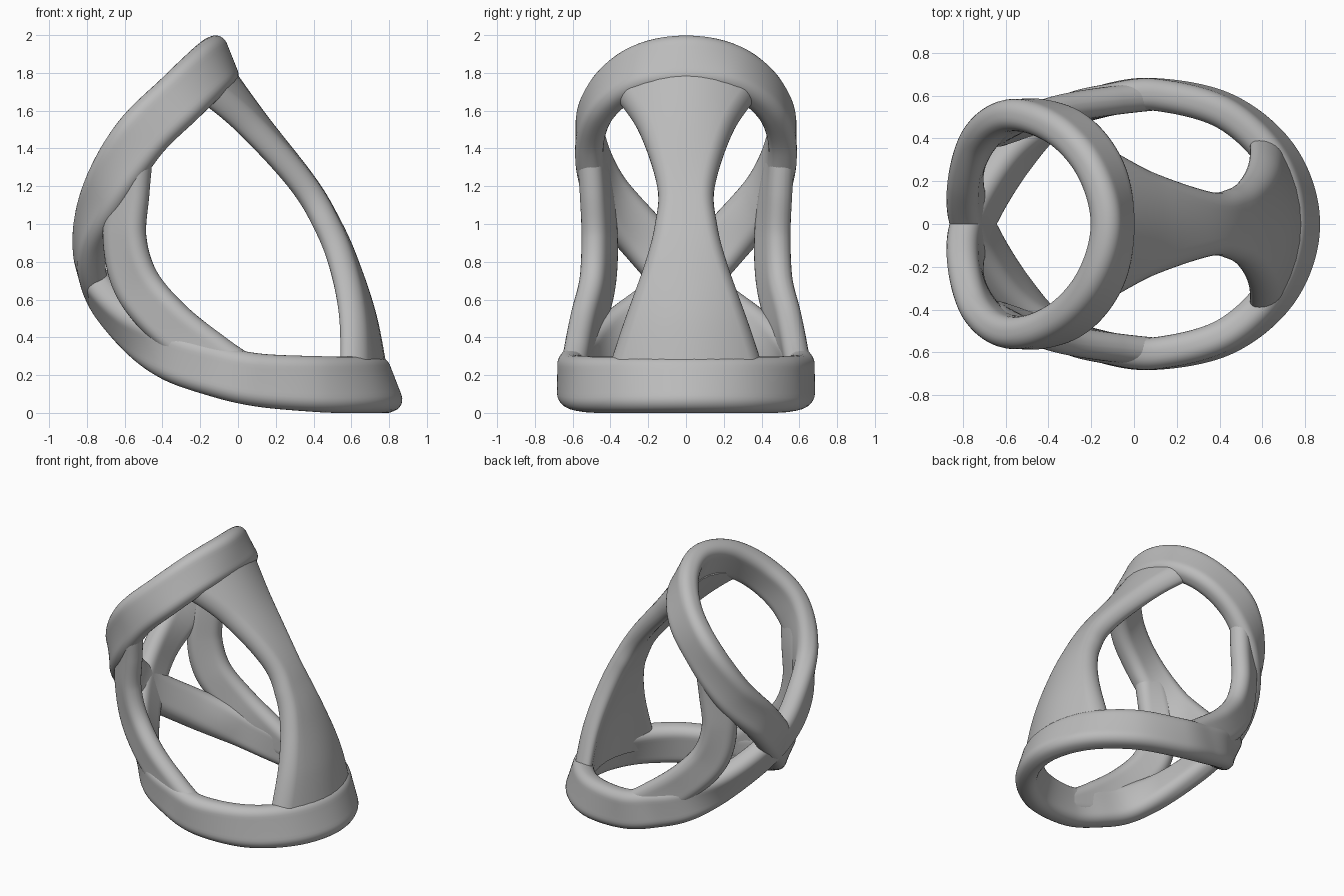
import bpy, bmesh, math
from mathutils import Vector

if "Cube" in bpy.data.objects:
    bpy.data.objects.remove(bpy.data.objects["Cube"])

grey = bpy.data.materials.new("plain_grey")
grey.use_nodes = True
COLOUR = (0.5, 0.5, 0.5, 1)
grey.diffuse_color = COLOUR
grey.node_tree.nodes["Principled BSDF"].inputs["Base Color"].default_value = COLOUR


def section(w, t, r, arc=7, flat=8):
    """Rounded rectangle, half width w and half thickness t, with divided long sides."""
    pts = []
    for k, (sx, sy) in enumerate([(1, 1), (-1, 1), (-1, -1), (1, -1)]):
        for i in range(arc):
            a = math.pi / 2 * (k + i / (arc - 1))
            pts.append((sx * (w - r) + r * math.cos(a), sy * (t - r) + r * math.sin(a)))
        if k % 2 == 0:
            for i in range(1, flat):
                pts.append((sx * (w - r) * (1 - 2 * i / flat), sy * t))
    return pts


def spline(rows, closed, steps=14):
    """Smooth interpolation through rows of numbers."""
    n = len(rows)
    out = []
    for i in range(n if closed else n - 1):
        q = [rows[(i + d) % n] if closed else rows[min(max(i + d, 0), n - 1)]
             for d in (-1, 0, 1, 2)]
        for s in range(steps):
            u = s / steps
            out.append([b + 0.5 * u * (c - a + u * (2 * a - 5 * b + 4 * c - d
                        + u * (3 * (b - c) + d - a))) for a, b, c, d in zip(*q)])
    if not closed:
        out.append(list(rows[-1]))
    return out


def sweep(name, rows, closed=False, thick=0.075, radius=0.065):
    """Band along rows of position, outward direction, half width and bend."""
    st = spline(rows, closed)
    n = len(st)
    pos = [Vector(s[:3]) for s in st]
    bm = bmesh.new()
    rings = []
    for i, s in enumerate(st):
        after = pos[(i + 1) % n] if closed else pos[min(i + 1, n - 1)]
        before = pos[i - 1] if closed else pos[max(i - 1, 0)]
        t = (after - before).normalized()
        out = Vector(s[3:6])
        out = (out - t * out.dot(t)).normalized()
        side = t.cross(out)
        rings.append([bm.verts.new(pos[i] + side * a + out * (b - s[7] * a * a))
                      for a, b in section(s[6], thick, radius)])
    m = len(rings[0])
    for i in range(n if closed else n - 1):
        p, q = rings[i], rings[(i + 1) % n]
        for j in range(m):
            k = (j + 1) % m
            bm.faces.new((p[j], p[k], q[k], q[j]))
    if not closed:
        bm.faces.new(rings[0])
        bm.faces.new(rings[-1])
    bmesh.ops.recalc_face_normals(bm, faces=bm.faces)
    me = bpy.data.meshes.new(name)
    bm.to_mesh(me)
    bm.free()
    me.materials.append(grey)
    me.polygons.foreach_set("use_smooth", [True] * len(me.polygons))
    me.set_sharp_from_angle(angle=math.radians(40))
    ob = bpy.data.objects.new(name, me)
    bpy.context.collection.objects.link(ob)
    return ob


# Crossed double loop: one half from the top, through the crossing, to the base
half = [
    (-0.10, 0, 1.857, 0.93, 0, 0.37, 0.143),
    (-0.156, 0.255, 1.81, 0.72, 0.5, 0.45, 0.143),
    (-0.31, 0.442, 1.663, 0.42, 0.8, 0.4, 0.143),
    (-0.52, 0.51, 1.455, -0.03, 1, 0, 0.143),
    (-0.69, 0.43, 1.18, -0.55, 0.8, 0, 0.138),
    (-0.785, 0.22, 0.92, -0.9, 0.35, 0.1, 0.135),
    (-0.755, 0, 0.685, -0.96, 0, -0.25, 0.135),
    (-0.585, -0.29, 0.465, -0.7, -0.5, -0.45, 0.135),
    (-0.36, -0.50, 0.31, -0.3, -0.9, -0.15, 0.135),
    (-0.14, -0.575, 0.23, -0.12, -1, -0.03, 0.137),
    (0.10, -0.605, 0.175, 0, -1, 0.03, 0.14),
    (0.4325, -0.524, 0.152, 0.46, -0.88, 0.14, 0.148),
    (0.676, -0.3025, 0.148, 0.82, -0.52, 0.28, 0.15),
    (0.765, 0, 0.147, 0.93, 0, 0.36, 0.15),
]
half = [r + (0,) for r in half]
other = [(x, -y, z, a, -b, c, w, k) for x, y, z, a, b, c, w, k in half[-2:0:-1]]
sweep("crossed_loop_band", half + other, closed=True)

# Waisted web joining the two loops: x, z, half width, bend
web_rows = [
    (-0.08, 1.78, 0.39, 1.0),
    (0.10, 1.53, 0.25, 0.9),
    (0.353, 1.205, 0.152, 0.6),
    (0.475, 1.00, 0.165, 0.6),
    (0.566, 0.80, 0.218, 0.7),
    (0.667, 0.496, 0.33, 0.8),
    (0.73, 0.16, 0.44, 0.8),
]
sweep("front_web", [(x, 0, z, 1, 0, 0.4, w, k) for x, z, w, k in web_rows], thick=0.07)

# Curved side strut, mirrored to the other side
strut_rows = [
    (-0.555, 0.505, 1.38, -0.2, 1, 0, 0.105),
    (-0.58, 0.475, 1.17, -0.4, 0.9, 0, 0.115),
    (-0.60, 0.457, 0.92, -0.5, 0.87, 0, 0.122),
    (-0.535, 0.47, 0.68, -0.45, 0.9, 0, 0.13),
    (-0.36, 0.525, 0.47, -0.3, 1, -0.1, 0.13),
    (-0.12, 0.575, 0.285, -0.1, 1, 0, 0.125),
    (0.10, 0.60, 0.19, 0, 1, 0, 0.085),
]
strut = sweep("side_struts", [r + (0,) for r in strut_rows], thick=0.068)
mirror = strut.modifiers.new("Mirror", "MIRROR")
mirror.use_axis = (False, True, False)
mirror.use_mirror_merge = False
